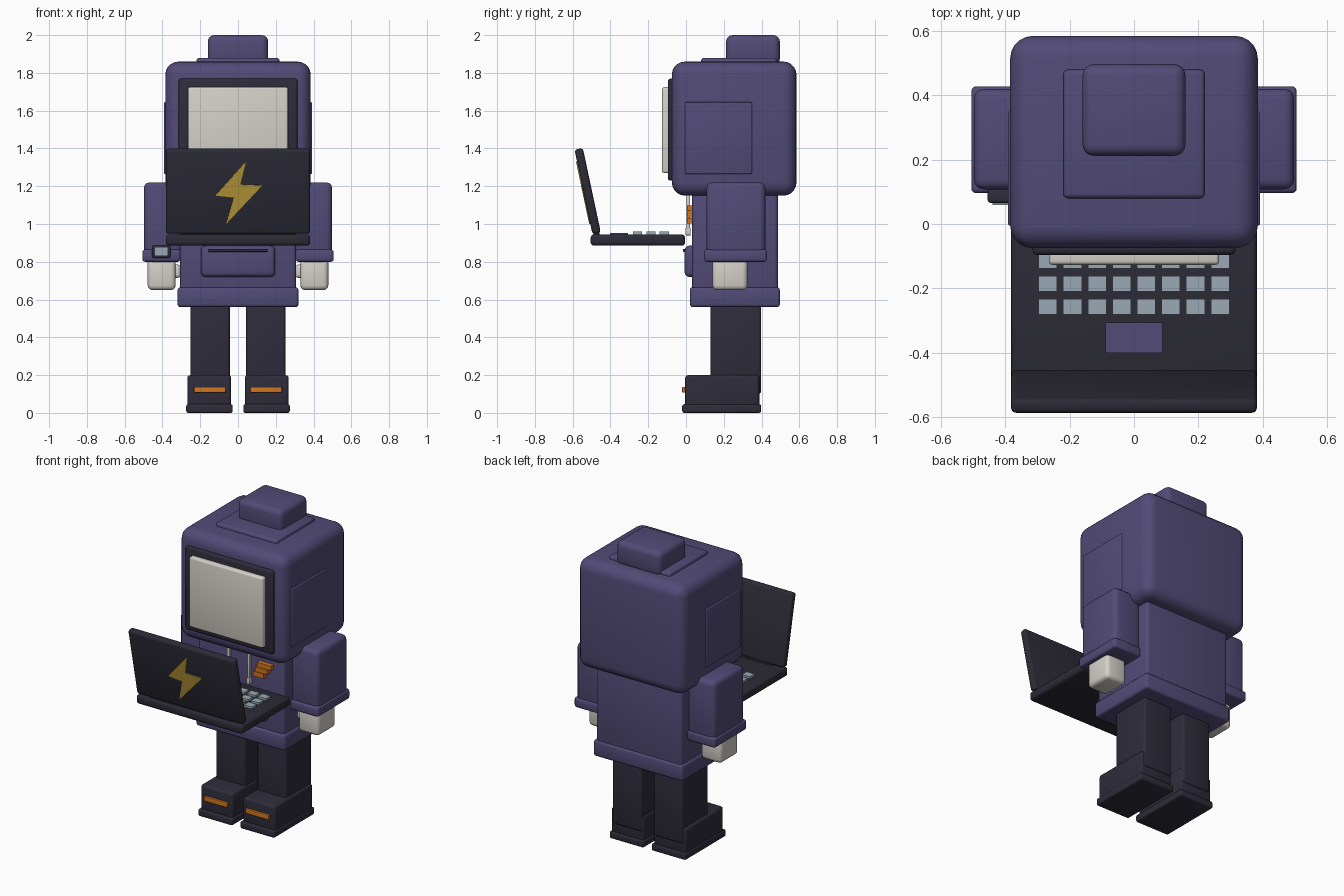
import bpy, bmesh, math
from mathutils import Vector, Matrix

cube = bpy.data.objects.get("Cube")
if cube:
    bpy.data.objects.remove(cube, do_unlink=True)


def material(name, rgb):
    m = bpy.data.materials.new(name)
    m.use_nodes = True
    m.diffuse_color = (*rgb, 1)
    m.node_tree.nodes["Principled BSDF"].inputs["Base Color"].default_value = (*rgb, 1)
    return m


PURPLE = material("muted purple", (.084, .070, .185))
DARK = material("charcoal", (.027, .025, .042))
CASE = material("laptop black", (.025, .024, .037))
CREAM = material("warm off white", (.66, .63, .58))
KEYS = material("pale blue grey", (.32, .40, .47))
ORANGE = material("orange", (.65, .18, .013))
GOLD = material("gold", (.51, .33, .04))


def finish(name, bm, mat):
    me = bpy.data.meshes.new(name)
    bm.to_mesh(me)
    bm.free()
    me.materials.append(mat)
    ob = bpy.data.objects.new(name, me)
    bpy.context.collection.objects.link(ob)
    bpy.context.view_layer.objects.active = ob
    for other in bpy.context.selected_objects:
        other.select_set(False)
    ob.select_set(True)
    bpy.ops.object.shade_smooth_by_angle(angle=math.radians(35))
    return ob


def add_box(bm, x, y, z, bevel=0, segments=3):
    """Box from three (min, max) ranges, with rounded edges."""
    size = [r[1] - r[0] for r in (x, y, z)]
    mid = [(r[1] + r[0]) / 2 for r in (x, y, z)]
    part = bmesh.new()
    bmesh.ops.create_cube(part, size=1, matrix=Matrix.Translation(mid) @ Matrix.Diagonal((*size, 1)))
    if bevel:
        bmesh.ops.bevel(part, geom=part.edges[:], offset=bevel, segments=segments,
                        profile=.5, affect='EDGES')
    tmp = bpy.data.meshes.new("tmp")
    part.to_mesh(tmp)
    part.free()
    bm.from_mesh(tmp)
    bpy.data.meshes.remove(tmp)


def box(name, mat, x, y, z, bevel=0, segments=3):
    bm = bmesh.new()
    add_box(bm, x, y, z, bevel, segments)
    return finish(name, bm, mat)


def pair(name, mat, x, y, z, bevel=0):
    """A left part (+x) and its mirrored right twin."""
    box("left_" + name, mat, x, y, z, bevel)
    box("right_" + name, mat, (-x[1], -x[0]), y, z, bevel)


# Head and its plates
box("head", PURPLE, (-.385, .385), (-.075, .585), (1.15, 1.86), .07, 5)
box("crown_plate", PURPLE, (-.22, .22), (.08, .48), (1.8, 1.88), .015)
box("top_block", PURPLE, (-.16, .16), (.212, .497), (1.84, 2.0), .035, 4)
pair("head_side_panel", PURPLE, (.34, .392), (-.005, .35), (1.265, 1.645), .006)
box("face_frame", DARK, (-.315, .315), (-.096, -.03), (1.23, 1.77), .014)
box("face_screen", CREAM, (-.265, .265), (-.127, -.07), (1.27, 1.725), .012)

# Torso
box("torso", PURPLE, (-.308, .308), (.032, .487), (.6, 1.22), .02)
box("hem", PURPLE, (-.32, .32), (.02, .497), (.56, .665), .016)
box("front_pocket", PURPLE, (-.197, .197), (-.008, .06), (.72, .885), .025)
box("pocket_slit", DARK, (-.16, .16), (-.016, .0), (.853, .867), .003)

# Drawstrings with tips
for side, x in (("left", .072), ("right", -.072)):
    box(side + "_drawstring", CREAM, (x - .009, x + .009), (.002, .022), (.96, 1.17), .004)
    box(side + "_drawstring_tip", CREAM, (x - .012, x + .012), (-.003, .025), (.94, .98), .004)

# Chest badge of stepped bars
bm = bmesh.new()
for i in range(3):
    z = 1.002 + .033 * i
    x = .105 + .014 * i
    add_box(bm, (x, x + .075 + .013 * i), (.004, .04), (z, z + .03))
finish("chest_badge", bm, ORANGE)

# Arms and hands
pair("arm", PURPLE, (.3, .498), (.108, .42), (.82, 1.22), .03)
pair("cuff", PURPLE, (.305, .506), (.096, .428), (.80, .865), .014)
pair("hand", CREAM, (.33, .478), (.14, .325), (.65, .82), .025)
pair("thumb", CREAM, (.303, .355), (.165, .245), (.715, .785), .016)

# Wrist device on the right arm
box("wrist_device", DARK, (-.455, -.358), (.066, .11), (.82, .888), .008)
box("wrist_screen", KEYS, (-.44, -.373), (.059, .07), (.834, .876))

# Legs and shoes
pair("leg", DARK, (.043, .252), (.13, .398), (.1, .575), .016)
pair("shoe", DARK, (.036, .268), (-.005, .388), (.02, .2), .016)
pair("sole", DARK, (.028, .274), (-.02, .397), (0, .046), .01)
pair("shoe_stripe", ORANGE, (.066, .232), (-.02, .005), (.108, .138), .003)

# Laptop base, keyboard and touchpad
box("laptop_base", CASE, (-.382, .382), (-.505, -.005), (.885, .945), .018)
bm = bmesh.new()
for col in range(8):
    for row in range(3):
        x, y = (col - 3.5) * .0765, -.257 + row * .071
        add_box(bm, (x - .029, x + .029), (y - .024, y + .024), (.94, .959))
finish("laptop_keys", bm, KEYS)
box("touchpad", PURPLE, (-.088, .088), (-.402, -.306), (.942, .952))

# Tilted lid, hinged at the front edge of the base
hinge = Matrix.Translation((0, -.473, .95)) @ Matrix.Rotation(math.radians(12), 4, 'X')
lid = box("laptop_lid", CASE, (-.382, .382), (-.0225, .0225), (0, .458), .015)
lid.matrix_world = hinge
box("laptop_hinge", CASE, (-.3, .3), (-.49, -.458), (.935, .965), .006)

# Lightning bolt plate on the lid
bolt = [(.042, .395), (.012, .27), (.128, .265), (-.062, .058), (-.022, .2), (-.12, .21)]
bm = bmesh.new()
face = bm.faces.new([bm.verts.new((x, -.028, z)) for x, z in bolt])
ext = bmesh.ops.extrude_face_region(bm, geom=[face])
bmesh.ops.translate(bm, vec=Vector((0, .008, 0)),
                    verts=[v for v in ext["geom"] if isinstance(v, bmesh.types.BMVert)])
bmesh.ops.recalc_face_normals(bm, faces=bm.faces[:])
finish("lid_bolt", bm, GOLD).matrix_world = hinge
